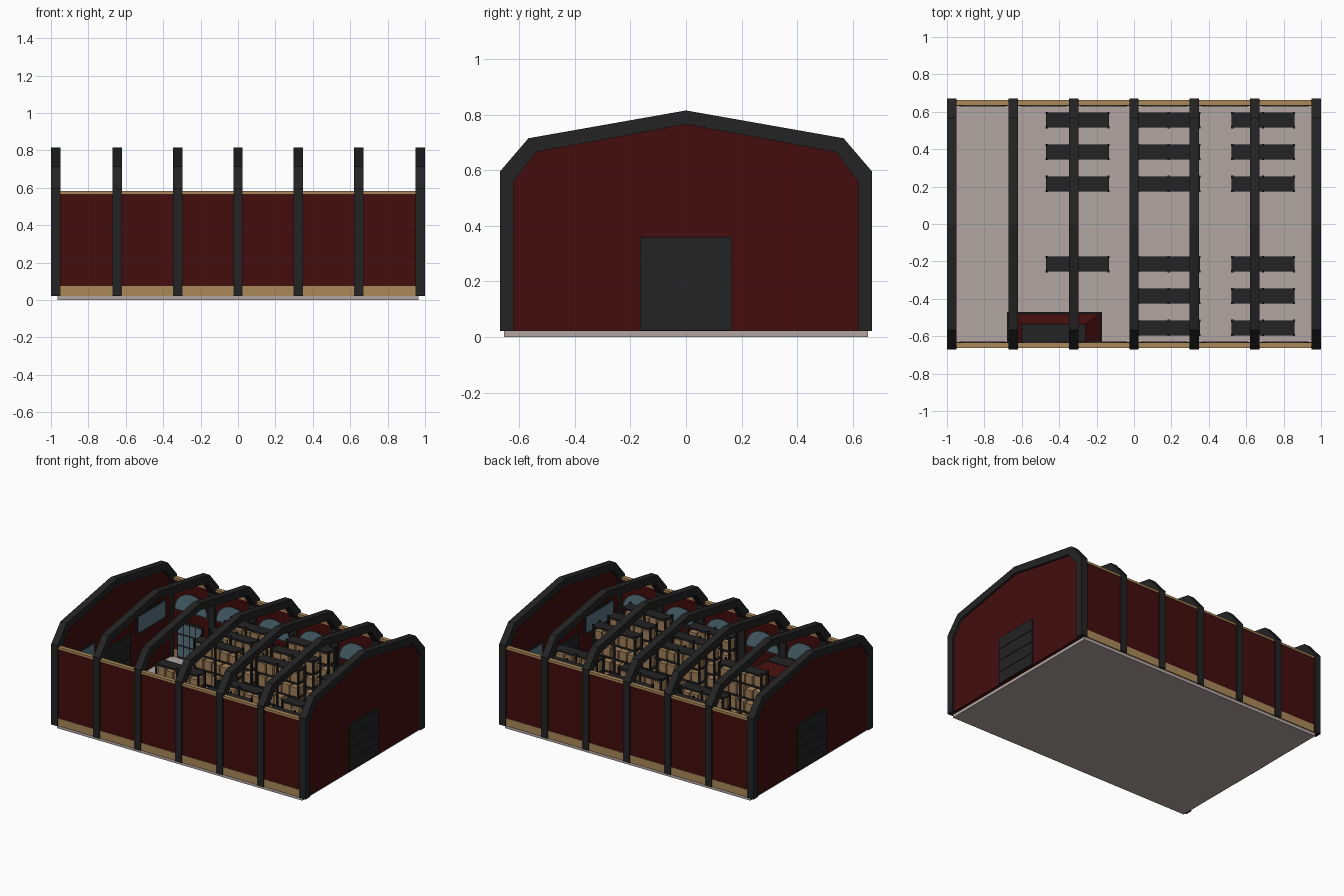
import bpy, bmesh, math, random

random.seed(4)
if "Cube" in bpy.data.objects:
    bpy.data.objects.remove(bpy.data.objects["Cube"])


def material(name, rgb):
    m = bpy.data.materials.new(name)
    m.use_nodes = True
    m.diffuse_color = (*rgb, 1)
    m.node_tree.nodes["Principled BSDF"].inputs["Base Color"].default_value = (*rgb, 1)
    return m


steel = material("dark steel", (0.017, 0.017, 0.017))
red = material("deep red", (0.056, 0.004, 0.004))
timber = material("tan timber", (0.40, 0.25, 0.10))
concrete = material("pale concrete", (0.44, 0.38, 0.37))
glass = material("blue glass", (0.10, 0.18, 0.22))
card = material("cardboard", (0.36, 0.22, 0.10))


def finish(bm, name, mat):
    bmesh.ops.recalc_face_normals(bm, faces=bm.faces)
    mesh = bpy.data.meshes.new(name)
    bm.to_mesh(mesh)
    bm.free()
    mesh.materials.append(mat)
    ob = bpy.data.objects.new(name, mesh)
    bpy.context.collection.objects.link(ob)
    return ob


def boxes(name, mat, spans):
    """One object from boxes given as (x0, x1, y0, y1, z0, z1)."""
    bm = bmesh.new()
    for x0, x1, y0, y1, z0, z1 in spans:
        verts = bmesh.ops.create_cube(bm, size=1)["verts"]
        bmesh.ops.scale(bm, vec=(x1 - x0, y1 - y0, z1 - z0), verts=verts)
        bmesh.ops.translate(bm, vec=((x0 + x1) / 2, (y0 + y1) / 2, (z0 + z1) / 2), verts=verts)
    return finish(bm, name, mat)


def prism(name, mat, points, offset):
    """Extrude a flat outline of 3D points along an offset."""
    bm = bmesh.new()
    face = bm.faces.new([bm.verts.new(p) for p in points])
    moved = bmesh.ops.extrude_face_region(bm, geom=[face], use_keep_orig=True)["geom"]
    bmesh.ops.translate(bm, vec=offset, verts=[v for v in moved if isinstance(v, bmesh.types.BMVert)])
    return finish(bm, name, mat)


def mirrored(half):
    return half + [(-y, z) for y, z in reversed(half) if y > 0]


outer = mirrored([(0.67, 0.022), (0.67, 0.595), (0.567, 0.715), (0, 0.815)])
inner = mirrored([(0.62, 0.022), (0.62, 0.56), (0.54, 0.665), (0, 0.765)])

# Floor slab
boxes("floor", concrete, [(-0.965, 0.965, -0.655, 0.655, 0, 0.022)])

# Portal frame ribs
rib_x = [-0.975, -0.645, -0.323, 0, 0.323, 0.645, 0.975]
for i, x in enumerate(rib_x):
    outline = [(x - 0.025, y, z) for y, z in outer + inner[::-1]]
    prism(f"rib_{i + 1}", steel, outline, (0.05, 0, 0))

# Gable ends with slatted doors on both faces
for side, label in ((-1, "right"), (1, "left")):
    prism(f"gable_{label}", red, [(side * 0.965, y, z) for y, z in inner], (side * 0.02, 0, 0))
    slats = []
    for k in range(4):
        z0 = 0.024 + k * 0.085
        for x in (0.961, 0.989):
            slats.append((side * x - 0.004, side * x + 0.004, -0.165, 0.165, z0, z0 + 0.081))
    boxes(f"door_slats_{label}", steel, slats)
    boxes(f"door_back_{label}", steel,
          [(side * 0.975 - 0.013, side * 0.975 + 0.013, -0.164, 0.164, 0.024, 0.36)])
    # Rectangular windows inside the gable
    frames, panes = [], []
    for y in (-0.4, 0.4):
        x = side * 0.963
        frames.append((x - 0.003, x + 0.003, y - 0.165, y + 0.165, 0.32, 0.46))
        panes.append((x - 0.005, x + 0.005, y - 0.15, y + 0.15, 0.335, 0.445))
    boxes(f"gable_window_frames_{label}", steel, frames)
    boxes(f"gable_window_panes_{label}", glass, panes)

# Long walls with timber sill and cap
for side, label in ((-1, "front"), (1, "back")):
    y0, y1 = sorted((side * 0.638, side * 0.66))
    boxes(f"{label}_wall", red, [(-0.97, 0.97, y0, y1, 0.07, 0.57)])
    boxes(f"{label}_sill", timber, [(-0.97, 0.97, y0 - 0.003, y1 + 0.003, 0.022, 0.076)])
    boxes(f"{label}_cap", timber, [(-0.97, 0.97, y0 - 0.004, y1 + 0.004, 0.568, 0.583)])
    # Arched windows on the inner face of each bay
    for i in range(6):
        cx = (rib_x[i] + rib_x[i + 1]) / 2
        for part, mat, r, depth, base in (("frame", steel, 0.137, 0.006, 0.358), ("pane", glass, 0.124, 0.009, 0.37)):
            arc = [math.pi * k / 14 for k in range(15)]
            pts = [(cx + r * math.cos(a), side * 0.638, base + r * math.sin(a)) for a in arc]
            prism(f"{label}_window_{part}_{i + 1}", mat, pts, (0, -side * depth, 0))

# Glazed double door inside the back wall
boxes("entry_door_frame", steel, [(-0.92, -0.72, 0.63, 0.638, 0.022, 0.29)])
panes = []
for col in range(4):
    for row in range(3):
        x, z = -0.91 + col * 0.047, 0.04 + row * 0.082
        panes.append((x, x + 0.038, 0.627, 0.632, z, z + 0.07))
boxes("entry_door_panes", glass, panes)

# Storage racks filled with cartons
levels = [0.05, 0.15, 0.25, 0.35, 0.44]


def rack(name, cx, cy):
    steel_parts, cartons = [], []
    for x in (-0.165, 0, 0.165):
        for y in (-0.038, 0.038):
            px, py = cx + x, cy + y
            steel_parts.append((px - 0.006, px + 0.006, py - 0.006, py + 0.006, 0.022, 0.45))
    for z in levels:
        steel_parts.append((cx - 0.168, cx + 0.168, cy - 0.04, cy + 0.04, z - 0.012, z))
    for z in levels[:-1]:
        for k in range(5):
            x = cx - 0.128 + k * 0.064
            w, d = random.uniform(0.024, 0.029), random.uniform(0.03, 0.036)
            cartons.append((x - w, x + w, cy - d, cy + d, z, z + random.uniform(0.055, 0.075)))
    boxes(f"{name}_frame", steel, steel_parts)
    boxes(f"{name}_cartons", card, cartons)


for c, cx in enumerate((-0.302, 0.185, 0.69)):
    for r, cy in enumerate((0.555, 0.385, 0.215, -0.215, -0.385, -0.555)):
        if c > 0 or r < 4:
            rack(f"rack_{c + 1}_{r + 1}", cx, cy)

# Corner office with a sloped red roof and flat dark top
boxes("office_walls", red, [(-0.66, -0.19, -0.638, -0.485, 0.022, 0.27)])
boxes("office_eave", steel, [(-0.68, -0.17, -0.638, -0.47, 0.262, 0.285)])
bm = bmesh.new()
low = [bm.verts.new((x, y, 0.285)) for x, y in ((-0.67, -0.636), (-0.18, -0.636), (-0.18, -0.48), (-0.67, -0.48))]
top = [bm.verts.new((x, y, 0.35)) for x, y in ((-0.6, -0.636), (-0.26, -0.636), (-0.26, -0.535), (-0.6, -0.535))]
bm.faces.new(low)
bm.faces.new(top)
for k in range(4):
    n = (k + 1) % 4
    bm.faces.new((low[k], low[n], top[n], top[k]))
finish(bm, "office_roof", red)
boxes("office_roof_top", steel, [(-0.6, -0.26, -0.636, -0.535, 0.35, 0.356)])
boxes("office_door", steel, [(-0.62, -0.54, -0.487, -0.479, 0.022, 0.21)])
boxes("office_window", glass, [(-0.48, -0.24, -0.487, -0.479, 0.11, 0.21)])
